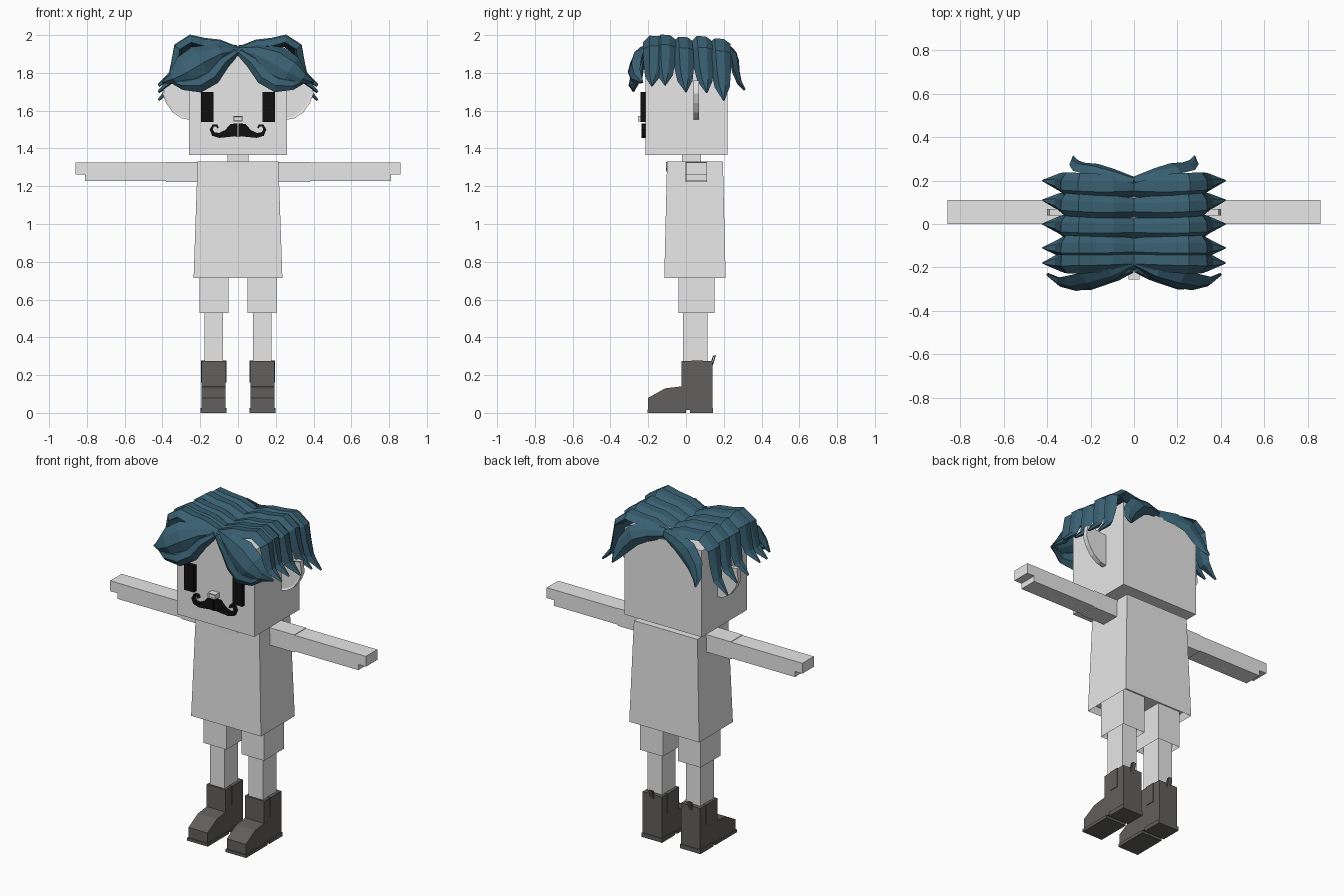
import bpy
import bmesh
from mathutils import Vector

default_cube = bpy.data.objects.get("Cube")
if default_cube:
    bpy.data.objects.remove(default_cube, do_unlink=True)


def material(name, colour):
    mat = bpy.data.materials.new(name)
    mat.use_nodes = True
    mat.diffuse_color = (*colour, 1)
    mat.node_tree.nodes["Principled BSDF"].inputs["Base Color"].default_value = (*colour, 1)
    return mat


GREY = material("light grey", (0.8, 0.8, 0.8))
BOOT = material("charcoal leather", (0.12, 0.115, 0.11))
BLACK = material("black", (0.005, 0.005, 0.005))
TEAL = material("dark teal hair", (0.04, 0.115, 0.165))


def finish(name, bm, mat):
    bmesh.ops.recalc_face_normals(bm, faces=bm.faces)
    mesh = bpy.data.meshes.new(name)
    bm.to_mesh(mesh)
    bm.free()
    mesh.materials.append(mat)
    obj = bpy.data.objects.new(name, mesh)
    bpy.context.collection.objects.link(obj)
    return obj


def box(name, xs, ys, zs, mat, top_scale=(1, 1), hollow=None):
    """Box between bounds, with optional taper and an opening underneath."""
    bm = bmesh.new()
    bmesh.ops.create_cube(bm, size=1)
    for v in bm.verts:
        sx, sy = top_scale if v.co.z > 0 else (1, 1)
        for i, (lo, hi) in enumerate((xs, ys, zs)):
            v.co[i] = (lo + hi) / 2 + v.co[i] * (hi - lo) * (sx, sy, 1)[i]
    if hollow:
        bottom = min(bm.faces, key=lambda f: f.calc_center_median().z)
        bmesh.ops.inset_individual(bm, faces=[bottom], thickness=hollow)
        for v in bottom.verts:
            v.co.z += hollow * 2
    return finish(name, bm, mat)


def prism(name, points, axis, lo, hi, mat, inset=0):
    """Extrude a closed outline along the x or y axis."""
    bm = bmesh.new()

    def place(p, d):
        return (d, p[0], p[1]) if axis == "x" else (p[0], d, p[1])
    face = bm.faces.new([bm.verts.new(place(p, lo)) for p in points])
    made = bmesh.ops.extrude_face_region(bm, geom=[face], use_keep_orig=True)
    shift = Vector(place((0, 0), hi - lo))
    for v in made["geom"]:
        if isinstance(v, bmesh.types.BMVert):
            v.co += shift
    if inset:
        bmesh.ops.recalc_face_normals(bm, faces=bm.faces)
        bmesh.ops.inset_individual(bm, faces=[face], thickness=inset, depth=-inset / 2)
    return finish(name, bm, mat)


SHINGLE = [(-1, -0.3), (-0.4, 0.9), (0.4, 0.8), (1, -0.1), (0.1, -0.7)]
FLAT = [(-1, -1), (-1, 1), (1, 1), (1, -1)]


def strand(name, path, mat, thick, normal=None, section=SHINGLE):
    """Loft a section along (x, y, z, half width); without a normal it lies across y."""
    bm = bmesh.new()
    centres = [Vector(p[:3]) for p in path]
    widest = max(p[3] for p in path)
    rings = []
    for i, (c, p) in enumerate(zip(centres, path)):
        tangent = (centres[min(i + 1, len(path) - 1)] - centres[max(i - 1, 0)]).normalized()
        if normal:
            across = tangent.cross(Vector(normal)).normalized()
            out = across.cross(tangent)
        else:
            across = Vector((0, 1, 0))
            out = tangent.cross(across).normalized()
            if out.z < 0 and centres[0].x + centres[-1].x < 0:
                out = -out
            if out.x * centres[-1].x < 0 and i > len(path) // 2:
                out = -out
        t = thick if section is FLAT else thick * (0.2 + 0.8 * p[3] / widest)
        rings.append([bm.verts.new(c + across * a * p[3] + out * b * t) for a, b in section])
    n = len(section)
    for a, b in zip(rings, rings[1:]):
        for k in range(n):
            bm.faces.new((a[k], a[(k + 1) % n], b[(k + 1) % n], b[k]))
    bm.faces.new(rings[0])
    bm.faces.new(rings[-1])
    return finish(name, bm, mat)


def span(side, a, b):
    return sorted((side * a, side * b))


# Head, neck and shirt with its neckline
box("head", (-0.26, 0.26), (-0.215, 0.22), (1.365, 1.89), GREY)
box("neck", (-0.055, 0.055), (-0.02, 0.08), (1.3, 1.38), GREY)
box("shirt", (-0.235, 0.235), (-0.115, 0.21), (0.715, 1.33), GREY, (0.91, 0.91), 0.02)
prism("neckline", [(-0.085, 1.328), (-0.07, 1.295), (-0.035, 1.277), (0.035, 1.277),
                   (0.07, 1.295), (0.085, 1.328)], "y", -0.106, -0.09, GREY)

# Nose with a recessed front
prism("nose", [(-0.025, 1.543), (0.025, 1.543), (0.025, 1.572), (-0.025, 1.572)],
      "y", -0.255, -0.21, GREY, 0.007)

EAR = [(0.25, 1.55), (0.3, 1.56), (0.345, 1.59), (0.38, 1.64), (0.4, 1.69), (0.39, 1.76), (0.25, 1.74)]
BOOT_SIDE = [(-0.2, 0.015), (-0.2, 0.08), (-0.11, 0.13), (-0.025, 0.14), (-0.025, 0.275),
             (0.14, 0.275), (0.14, 0.015)]
MOUSTACHE = [(0.003, 1.497, 0.036), (0.03, 1.497, 0.034), (0.06, 1.479, 0.02), (0.1, 1.469, 0.013),
             (0.13, 1.476, 0.011), (0.142, 1.5, 0.008), (0.132, 1.521, 0.006), (0.112, 1.522, 0.006),
             (0.106, 1.508, 0.005)]
SIDE_LOCK = [(0, 1.91, 0.045), (0.1, 1.945, 0.055), (0.18, 1.95, 0.06), (0.25, 1.965, 0.06),
             (0.315, 1.92, 0.058), (0.33, 1.83, 0.052), (0.35, 1.76, 0.04), (0.42, 1.7, 0.004)]
FRONT_UPPER = [(0, -0.18, 1.92, 0.02), (0.1, -0.23, 1.91, 0.05), (0.2, -0.255, 1.87, 0.085),
               (0.28, -0.27, 1.82, 0.08), (0.34, -0.265, 1.78, 0.045), (0.4, -0.23, 1.75, 0.004)]
FRONT_LOWER = [(0.01, -0.21, 1.91, 0.02), (0.08, -0.235, 1.86, 0.04), (0.14, -0.25, 1.785, 0.05),
               (0.21, -0.275, 1.745, 0.05), (0.29, -0.28, 1.74, 0.03), (0.37, -0.25, 1.76, 0.004)]
BACK_LOCK = [(0, 0.2, 1.92, 0.03), (0.1, 0.23, 1.91, 0.05), (0.18, 0.25, 1.88, 0.06),
             (0.24, 0.26, 1.81, 0.05), (0.27, 0.28, 1.75, 0.03), (0.28, 0.31, 1.71, 0.004)]
# Centre y, tip y and tip drop of each side lock
ROWS = [(0.17, 0.2, 0.045), (0.075, 0.11, 0.01), (-0.02, 0, 0), (-0.11, -0.11, -0.03), (-0.165, -0.18, -0.03)]

for side, label in ((1, "left"), (-1, "right")):
    def flip(path):
        return [(side * p[0], *p[1:]) for p in path]

    # Face
    box(label + "_eye", span(side, 0.13, 0.195), (-0.24, -0.21), (1.54, 1.7), BLACK)
    strand(label + "_moustache", [(x, -0.225, z, w) for x, z, w in flip(MOUSTACHE)],
           BLACK, 0.01, (0, -1, 0), FLAT)
    prism(label + "_ear", flip(EAR), "y", 0.04, 0.07, GREY, 0.012)

    # Arm, sleeve and hand
    box(label + "_sleeve", span(side, 0.18, 0.38), (-0.002, 0.112), (1.222, 1.328), GREY)
    box(label + "_arm", span(side, 0.37, 0.81), (0, 0.11), (1.228, 1.325), GREY)
    box(label + "_hand", span(side, 0.8, 0.86), (0, 0.11), (1.262, 1.325), GREY)

    # Shorts and leg
    box(label + "_shorts", span(side, 0.05, 0.203), (-0.04, 0.15), (0.53, 0.76), GREY, hollow=0.02)
    box(label + "_leg", span(side, 0.08, 0.178), (-0.015, 0.115), (0.25, 0.58), GREY)

    # Boot with sole, heel, side panels and pull tab
    prism(label + "_boot", BOOT_SIDE, "x", *span(side, 0.065, 0.193), BOOT)
    box(label + "_sole", span(side, 0.06, 0.198), (-0.205, 0), (0, 0.018), BOOT)
    box(label + "_heel", span(side, 0.06, 0.198), (0.02, 0.144), (0, 0.025), BOOT)
    box(label + "_boot_panel", span(side, 0.061, 0.197), (0.03, 0.09), (0.16, 0.277), BOOT)
    strand(label + "_pull_tab", [(side * 0.13, y, z, 0.012) for y, z in
           ((0.138, 0.25), (0.148, 0.28), (0.156, 0.305), (0.145, 0.3), (0.136, 0.27))],
           BOOT, 0.003, (0, 1, 0.3), FLAT)

    # Hair swept outward from the centre parting
    for i, (y, tip, drop) in enumerate(ROWS):
        path = []
        for k, (x, z, w) in enumerate(flip(SIDE_LOCK)):
            f = k / (len(SIDE_LOCK) - 1)
            path.append((x, y + (tip - y) * f * f, z - drop * f * f + 0.006 * (i % 2), w))
        strand(f"{label}_side_lock_{i + 1}", path, TEAL, 0.03)
    strand(label + "_front_upper_lock", flip(FRONT_UPPER), TEAL, 0.035, (0, -1, 0.4))
    strand(label + "_front_lower_lock", flip(FRONT_LOWER), TEAL, 0.03, (0, -1, 0.2))
    strand(label + "_back_lock", flip(BACK_LOCK), TEAL, 0.028, (0, 1, 0.3))
